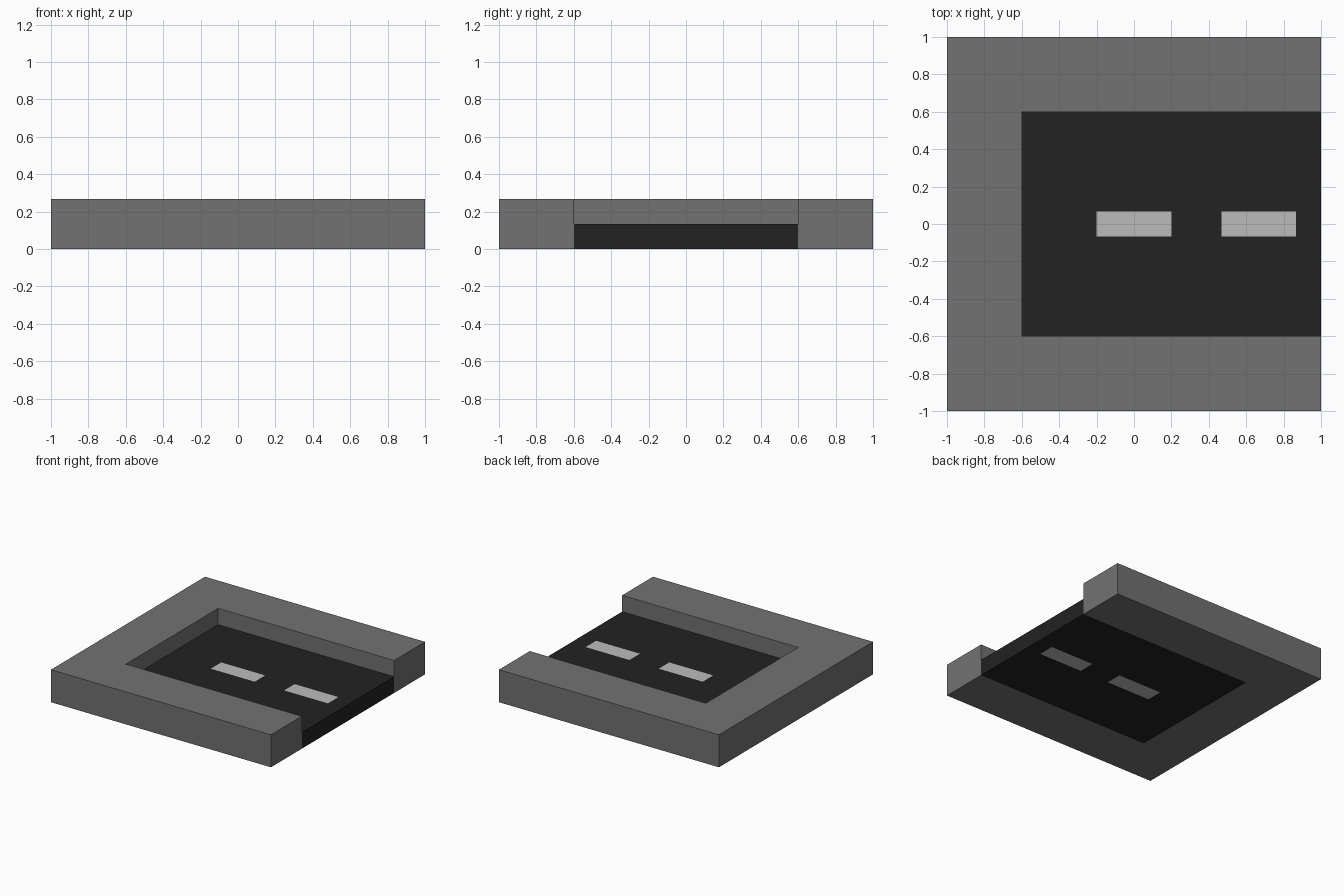
import bpy, bmesh

if "Cube" in bpy.data.objects:
    bpy.data.objects.remove(bpy.data.objects["Cube"])

H = 0.267        # kerb height
ROAD_H = 0.133   # road height


def material(name, v):
    m = bpy.data.materials.new(name)
    m.diffuse_color = (v, v, v, 1)
    m.use_nodes = True
    m.node_tree.nodes["Principled BSDF"].inputs["Base Color"].default_value = m.diffuse_color
    return m


def add_object(name, bm, mats):
    bmesh.ops.recalc_face_normals(bm, faces=bm.faces)
    me = bpy.data.meshes.new(name)
    bm.to_mesh(me)
    bm.free()
    for m in mats:
        me.materials.append(m)
    ob = bpy.data.objects.new(name, me)
    bpy.context.collection.objects.link(ob)
    return ob


concrete = material("concrete grey", 0.168)
asphalt = material("asphalt black", 0.0160)
paint = material("line paint", 0.50)

# U-shaped raised kerb, open towards +x
outline = [(-1, -1), (1, -1), (1, -0.6), (-0.6, -0.6),
           (-0.6, 0.6), (1, 0.6), (1, 1), (-1, 1)]
bm = bmesh.new()
base = bm.faces.new([bm.verts.new((x, y, 0)) for x, y in outline])
ext = bmesh.ops.extrude_face_region(bm, geom=[base], use_keep_orig=True)
bmesh.ops.translate(bm, vec=(0, 0, H),
                    verts=[g for g in ext["geom"] if isinstance(g, bmesh.types.BMVert)])
add_object("kerb", bm, [concrete])

# Road slab, cut so that the dashes are faces of it
dashes = [(-0.2, 0.2), (0.467, 0.865)]
half_w = 0.068
bm = bmesh.new()
bmesh.ops.create_cube(bm, size=1)
for v in bm.verts:
    v.co = (0.2 + v.co.x * 1.6, v.co.y * 1.2, (v.co.z + 0.5) * ROAD_H)


def cut(co, no):
    bmesh.ops.bisect_plane(bm, geom=bm.verts[:] + bm.edges[:] + bm.faces[:],
                           plane_co=co, plane_no=no)


for dash in dashes:
    for x in dash:
        cut((x, 0, 0), (1, 0, 0))
for y in (-half_w, half_w):
    cut((0, y, 0), (0, 1, 0))

# Painted dashes on top and underside
bm.normal_update()
for f in bm.faces:
    c = f.calc_center_median()
    if abs(f.normal.z) > 0.5 and abs(c.y) < half_w and any(a < c.x < b for a, b in dashes):
        f.material_index = 1
add_object("road", bm, [asphalt, paint])
